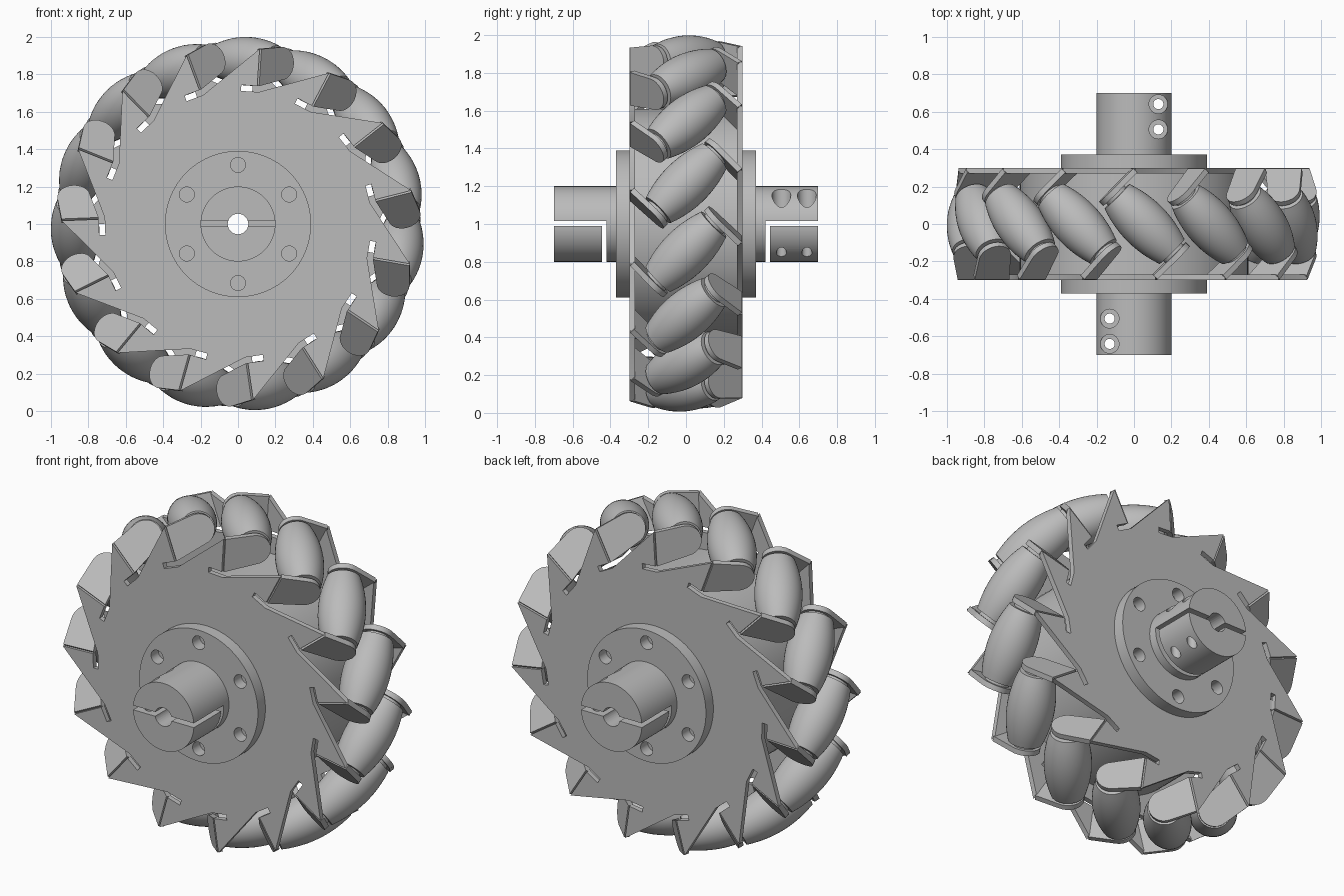
import bpy, bmesh, math
from mathutils import Matrix, Vector

cube = bpy.data.objects.get("Cube")
if cube:
    bpy.data.objects.remove(cube, do_unlink=True)

metal = bpy.data.materials.new("light_grey_metal")
metal.use_nodes = True
GREY = (0.5, 0.5, 0.5, 1)
metal.diffuse_color = GREY
metal.node_tree.nodes["Principled BSDF"].inputs["Base Color"].default_value = GREY

COUNT = 15
STEP = math.tau / COUNT
PHASE = math.radians(3.7)
CENTRE = Matrix.Translation((0, 0, 1))
FLIP = Matrix.Rotation(math.pi, 4, 'Z')
FORWARD = Matrix.Rotation(math.pi / 2, 4, 'X')     # local z to the front


def to_mesh(name, bm):
    bmesh.ops.remove_doubles(bm, verts=bm.verts, dist=1e-5)
    bmesh.ops.recalc_face_normals(bm, faces=bm.faces)
    mesh = bpy.data.meshes.new(name)
    bm.to_mesh(mesh)
    bm.free()
    return mesh


def finish(mesh):
    mesh.materials.clear()
    mesh.materials.append(metal)
    for p in mesh.polygons:
        p.use_smooth = True
        p.material_index = 0
    mesh.set_sharp_from_angle(angle=math.radians(30))
    return mesh


def place(name, mesh, matrix):
    ob = bpy.data.objects.new(name, mesh)
    bpy.context.collection.objects.link(ob)
    ob.matrix_world = matrix
    return ob


def lathe(name, profile, matrix, steps=64):
    """Turn a (radius, height) profile about z."""
    bm = bmesh.new()
    vs = [bm.verts.new((r, 0, h)) for r, h in profile]
    es = [bm.edges.new(pair) for pair in zip(vs, vs[1:])]
    bmesh.ops.spin(bm, geom=vs + es, cent=(0, 0, 0), axis=(0, 0, 1),
                   angle=math.tau, steps=steps)
    bm.transform(matrix)
    return to_mesh(name, bm)


def rod(r, h0, h1, matrix=Matrix(), steps=32):
    return lathe("rod", [(0, h0), (r, h0), (r, h1), (0, h1)], matrix, steps)


def block(lo, hi):
    lo, hi = Vector(lo), Vector(hi)
    bm = bmesh.new()
    bmesh.ops.create_cube(bm, size=1)
    bm.transform(Matrix.Translation((lo + hi) / 2)
                 @ Matrix.Diagonal((*(hi - lo), 1)))
    return to_mesh("block", bm)


def prism(name, points, depth):
    bm = bmesh.new()
    face = bm.faces.new([bm.verts.new(p) for p in points])
    ext = bmesh.ops.extrude_face_region(bm, geom=[face])["geom"]
    bmesh.ops.translate(bm, vec=depth,
                        verts=[g for g in ext if isinstance(g, bmesh.types.BMVert)])
    return to_mesh(name, bm)


def carve(name, mesh, cutters):
    """Subtract the cutter meshes and return the resulting mesh."""
    ob = place(name + "_blank", mesh, Matrix())
    helpers = []
    for c in cutters:
        h = place("cutter", c, Matrix())
        h.hide_render = True
        helpers.append(h)
        mod = ob.modifiers.new("cut", 'BOOLEAN')
        mod.object, mod.operation, mod.solver = h, 'DIFFERENCE', 'EXACT'
    bpy.context.view_layer.update()
    result = bpy.data.meshes.new_from_object(
        ob.evaluated_get(bpy.context.evaluated_depsgraph_get()))
    for h in helpers + [ob]:
        bpy.data.objects.remove(h, do_unlink=True)
    result.name = name
    return result


def bore():
    return rod(0.055, -1, 1, FORWARD)


# Inner drum
drum = finish(carve("drum", rod(0.61, -0.275, 0.275, FORWARD, 96), [bore()]))
place("inner_drum", drum, CENTRE)

# Toothed side plate with a relief slot at the foot of each tooth
BEND = 0.055
tooth = [(0.065, 0.71), (-0.03, 0.71), (-0.03, 0.742), (BEND, 0.742), (BEND, 0.94)]
outline = []
for k in range(COUNT):
    turn = Matrix.Rotation(-k * STEP, 4, 'Y')
    outline += [turn @ Vector((x, -0.3, z)) for x, z in tooth]
plate = finish(carve("plate", prism("plate", outline, (0, 0.03, 0)), [bore()]))

# Bent tab, square to the roller axis
axis = Vector((1, -1, 0)).normalized()
side = Vector((1, 1, 0)).normalized()
up = Vector((0, 0, 1))
AXLE = 0.87
flat = [(-0.163, 0.742), (-0.163, 0.94)]
for i in range(13):
    a = math.radians(100 - i * 14)
    flat.append((0.088 * math.cos(a), AXLE + 0.088 * math.sin(a)))
tab = finish(prism("tab", [axis * 0.225 + side * u + up * z for u, z in flat],
                   axis * 0.03))

# Barrel roller with a narrow spacer at each end
HALF = 0.208
barrel = [(0, -0.226), (0.068, -0.226), (0.068, -HALF)]
for i in range(13):
    s = -1 + i / 6
    barrel.append((0.13 - 0.036 * s * s, s * HALF))
barrel += [(0.068, HALF), (0.068, 0.226), (0, 0.226)]
tilt = Matrix.Translation((0, 0, AXLE)) @ axis.to_track_quat('Z', 'Y').to_matrix().to_4x4()
roller = finish(lathe("roller", barrel, tilt, 40))

# Clamping hub with flange, split, relief cut and screw holes
hub_body = lathe("hub", [(0, 0.295), (0.39, 0.295), (0.39, 0.37), (0.2, 0.37),
                         (0.2, 0.7), (0, 0.7)], FORWARD, 96)
cuts = [bore(),
        block((-0.3, -0.8, -0.01), (0.3, -0.42, 0.016)),
        block((-0.3, -0.445, -0.3), (0.3, -0.42, 0.012))]
for y in (-0.505, -0.64):
    spot = Matrix.Translation((-0.13, y, 0))
    cuts += [rod(0.027, -0.3, 0.3, spot), rod(0.05, 0.08, 0.3, spot)]
for k in range(6):
    a = math.radians(90 + 60 * k)
    spot = Matrix.Translation((0.315 * math.cos(a), 0, 0.315 * math.sin(a)))
    cuts.append(rod(0.04, 0.302, 0.45, spot @ FORWARD))
hub = finish(carve("hub", hub_body, cuts))

# Assembly: both faces share parts turned half a circle
PHASED = CENTRE @ Matrix.Rotation(PHASE, 4, 'Y')
for face, turn in (("front", Matrix()), ("back", FLIP)):
    place(face + "_hub", hub, CENTRE @ turn)
    place(face + "_plate", plate, PHASED @ turn)
    for k in range(COUNT):
        spin = Matrix.Rotation(k * STEP, 4, 'Y')
        place(f"{face}_tab_{k + 1}", tab, PHASED @ spin @ turn)
for k in range(COUNT):
    place(f"roller_{k + 1}", roller, PHASED @ Matrix.Rotation(k * STEP, 4, 'Y'))
